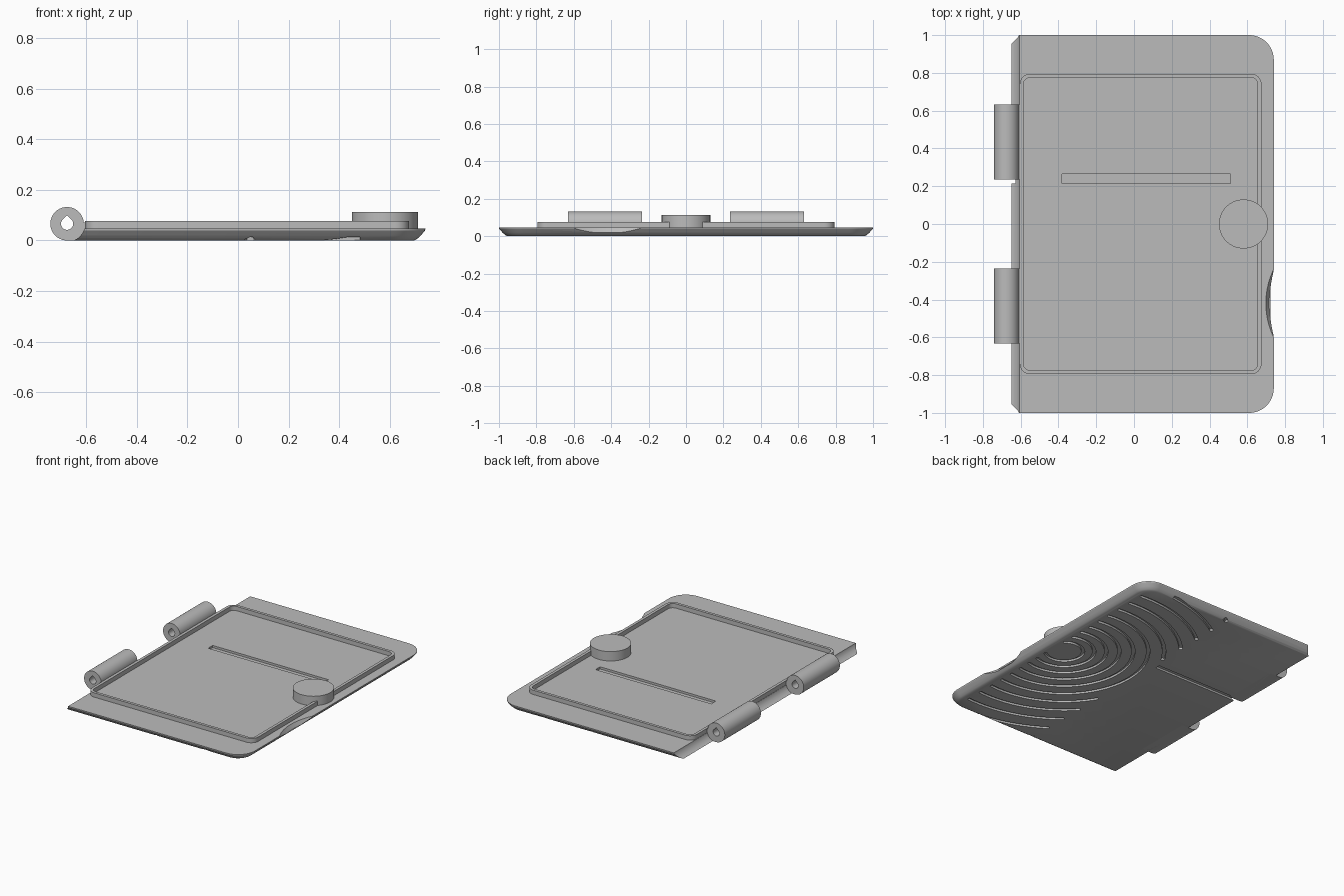
import bpy
import bmesh
from math import acos, asin, cos, sin, pi, radians

old = bpy.data.objects.get("Cube")
if old:
    bpy.data.objects.remove(old, do_unlink=True)

grey = bpy.data.materials.new("light_grey_plastic")
grey.use_nodes = True
grey.diffuse_color = (0.5, 0.5, 0.5, 1)
grey.node_tree.nodes["Principled BSDF"].inputs["Base Color"].default_value = (0.5, 0.5, 0.5, 1)


def loft(bm, rings, closed=False):
    """Skin a list of equal point loops; cap the ends unless closed."""
    loops = [[bm.verts.new(p) for p in ring] for ring in rings]
    pairs = list(zip(loops, loops[1:]))
    if closed:
        pairs.append((loops[-1], loops[0]))
    else:
        bm.faces.new(loops[0])
        bm.faces.new(loops[-1])
    n = len(loops[0])
    for a, b in pairs:
        for i in range(n):
            j = (i + 1) % n
            bm.faces.new((a[i], a[j], b[j], b[i]))


def finish(name, bm):
    bmesh.ops.recalc_face_normals(bm, faces=bm.faces)
    mesh = bpy.data.meshes.new(name)
    bm.to_mesh(mesh)
    bm.free()
    mesh.materials.append(grey)
    ob = bpy.data.objects.new(name, mesh)
    bpy.context.collection.objects.link(ob)
    return ob


def select(ob):
    bpy.ops.object.select_all(action="DESELECT")
    ob.select_set(True)
    bpy.context.view_layer.objects.active = ob


def smooth(ob):
    select(ob)
    bpy.ops.object.shade_smooth_by_angle(angle=radians(30))


def cut(ob, cutter):
    cutter.hide_render = True
    mod = ob.modifiers.new("cut", "BOOLEAN")
    mod.operation = "DIFFERENCE"
    mod.solver = "EXACT"
    mod.object = cutter
    select(ob)
    bpy.ops.object.modifier_apply(modifier=mod.name)
    bpy.data.objects.remove(cutter, do_unlink=True)


def flat(points, z):
    return [(x, y, z) for x, y in points]


def prism(bm, points, z0, z1):
    loft(bm, [flat(points, z0), flat(points, z1)])


def rect(x0, x1, y0, y1):
    return [(x0, y0), (x1, y0), (x1, y1), (x0, y1)]


def circle(cx, cy, r, n=64):
    return [(cx + r * cos(2 * pi * i / n), cy + r * sin(2 * pi * i / n)) for i in range(n)]


def corner(cx, cy, r, start, n=12):
    return [(cx + r * cos(start + pi / 2 * i / n), cy + r * sin(start + pi / 2 * i / n))
            for i in range(n + 1)]


def round_rect(x0, x1, y1, r):
    return (corner(x1 - r, r - y1, r, -pi / 2) + corner(x1 - r, y1 - r, r, 0)
            + corner(x0 + r, y1 - r, r, pi / 2) + corner(x0 + r, r - y1, r, pi))


# Cover plate: square at the hinge side, rounded at the latch side, soft lower edge
def plate_outline(inset):
    x, y, r = 0.74 - inset, 1 - inset, 0.13 - inset
    return ([(-0.66, -y)] + corner(x - r, r - y, r, -pi / 2)
            + corner(x - r, y - r, r, 0) + [(-0.66, y)])


bm = bmesh.new()
loft(bm, [flat(plate_outline(d), z) for z, d in
          ((0, 0.045), (0.007, 0.032), (0.02, 0.018), (0.04, 0.001), (0.047, 0))])
plate = finish("cover_plate", bm)

# Cove along the hinge edge
HX, HZ = -0.675, 0.066
bm = bmesh.new()
loft(bm, [[(x, y, z) for x, z in circle(HX, HZ, 0.071)] for y in (-1.1, 1.1)])
cut(plate, finish("cove_cutter", bm))

# Finger scoop in the latch edge
bm = bmesh.new()
loft(bm, [flat(circle(1.115, -0.42, r, 160), z) for z, r in ((0.02, 0.4), (0.06, 0.425))])
cut(plate, finish("scoop_cutter", bm))

# Straight slots: one in the upper face, one in the underside
bm = bmesh.new()
prism(bm, rect(-0.38, 0.51, 0.215, 0.265), 0.032, 0.06)
prism(bm, rect(-0.75, 0, 0.215, 0.25), -0.02, 0.013)
cut(plate, finish("slot_cutter", bm))

# Concentric grip grooves in the underside, around the knob
KX, HALF = 0.58, 0.011


def groove(bm, r, a0, a1, n=40):
    angles = [a0 + (a1 - a0) * i / n for i in range(n + 1)]
    outer = [(KX - (r + HALF) * cos(a), (r + HALF) * sin(a)) for a in angles]
    inner = [(KX - (r - HALF) * cos(a), (r - HALF) * sin(a)) for a in reversed(angles)]
    prism(bm, outer + inner, -0.02, 0.014)


bm = bmesh.new()
for i in range(11):
    r = 0.12 + 0.068 * i + 0.003 * i * i
    end = acos(-0.08 / r)
    if r > 0.97:
        end = asin(0.97 / r)
    if r < 0.55:
        groove(bm, r, -end, end)
    else:
        start = acos(0.55 / r)
        groove(bm, r, start, end)
        groove(bm, r, -end, -start)
cut(plate, finish("groove_cutter", bm))
smooth(plate)

# Raised sealing rim
outer = round_rect(-0.605, 0.675, 0.795, 0.055)
inner = round_rect(-0.585, 0.655, 0.775, 0.035)
bm = bmesh.new()
loft(bm, [flat(outer, 0.04), flat(outer, 0.077), flat(inner, 0.077), flat(inner, 0.04)], True)
smooth(finish("sealing_rim", bm))

# Round knob
bm = bmesh.new()
prism(bm, circle(KX, 0, 0.13), 0.04, 0.112)
smooth(finish("round_knob", bm))


# Hinge knuckles with teardrop pin holes, each on a small web
def teardrop(r, n=64):
    pts = []
    for i in range(n):
        a = 2 * pi * i / n
        off = abs(a - pi / 2)
        k = r / cos(pi / 4 - off) if off < pi / 4 else r
        pts.append((HX + k * cos(a), HZ + k * sin(a)))
    return pts


barrel, hole = circle(HX, HZ, 0.066), teardrop(0.024)
web = [(HX, 0), (-0.6, 0), (-0.6, 0.07), (-0.62, 0.07), (-0.64, 0.03), (HX, 0.015)]
for side, name in ((-1, "front"), (1, "back")):
    y0, y1 = side * 0.235, side * 0.632
    bm = bmesh.new()
    loft(bm, [[(x, y, z) for x, z in loop] for loop, y in
              ((barrel, y0), (barrel, y1), (hole, y1), (hole, y0))], True)
    smooth(finish(name + "_hinge_knuckle", bm))
    bm = bmesh.new()
    loft(bm, [[(x, y, z) for x, z in web] for y in (y0, y1)])
    finish(name + "_hinge_web", bm)
